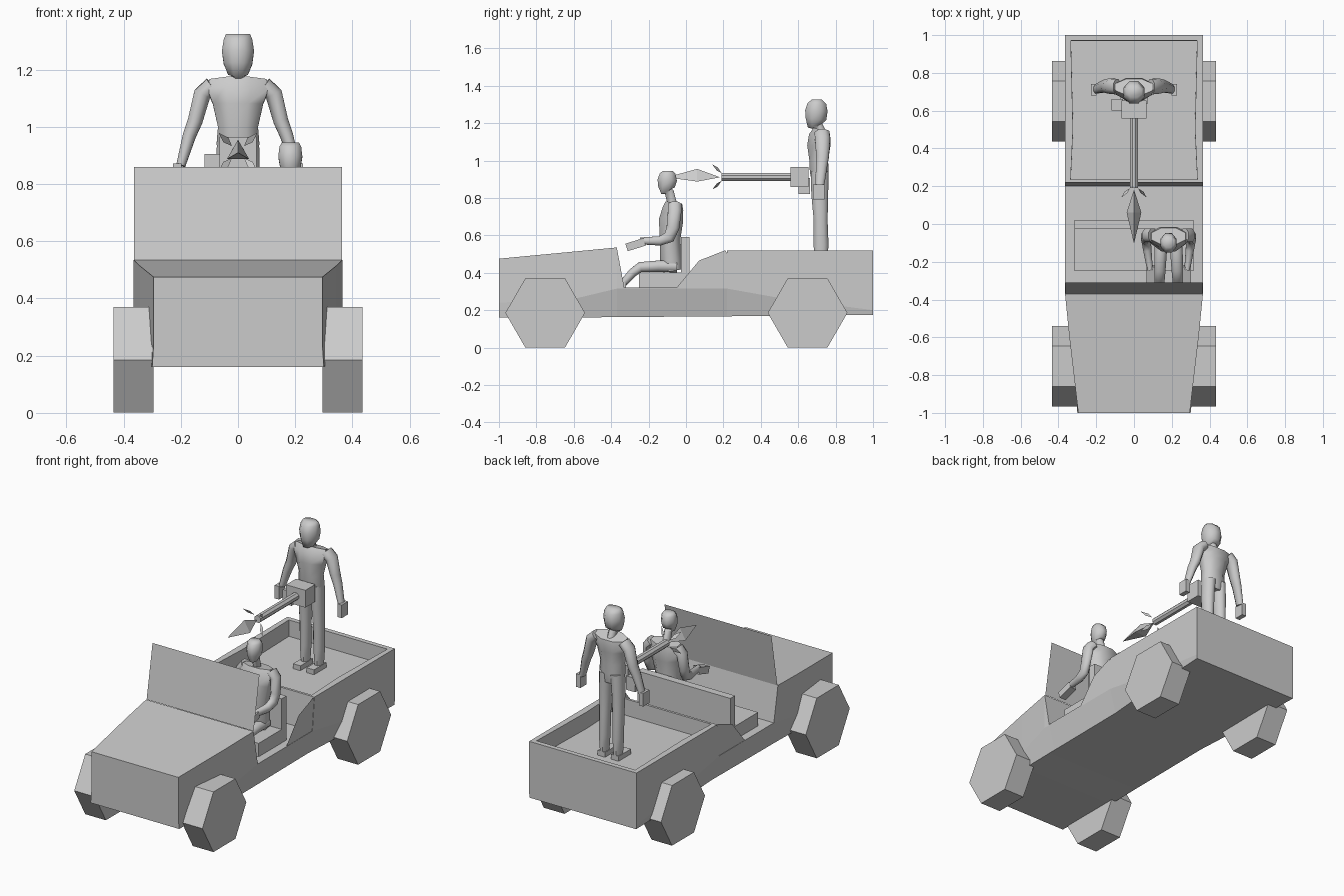
import bpy, bmesh
from math import sin, cos, pi, radians
from mathutils import Vector, Matrix

if "Cube" in bpy.data.objects:
    bpy.data.objects.remove(bpy.data.objects["Cube"])


def finish(name, bm, smooth=False):
    bmesh.ops.recalc_face_normals(bm, faces=bm.faces)
    me = bpy.data.meshes.new(name)
    bm.to_mesh(me)
    bm.free()
    ob = bpy.data.objects.new(name, me)
    bpy.context.collection.objects.link(ob)
    if smooth:
        for p in me.polygons:
            p.use_smooth = True
        me.set_sharp_from_angle(angle=radians(55))
    return ob


def skin(bm, rings):
    rows = [[bm.verts.new(p) for p in r] for r in rings]
    n = len(rows[0])
    for a, b in zip(rows, rows[1:]):
        for i in range(n):
            j = (i + 1) % n
            bm.faces.new((a[i], a[j], b[j], b[i]))
    bm.faces.new(rows[0])
    bm.faces.new(rows[-1])


def loft(name, pts, n=8, phase=pi / 8, smooth=True):
    """pts: (x, y, z, rx, ry) rings set square to the path"""
    k = 1 / cos(pi / 8) if smooth else 1
    c = [Vector(p[:3]) for p in pts]
    rings = []
    for i, p in enumerate(pts):
        t = (c[min(i + 1, len(c) - 1)] - c[max(i - 1, 0)]).normalized()
        u = Vector((1, 0, 0))
        u = (u - t * u.dot(t)).normalized()
        v = t.cross(u)
        rings.append([c[i] + k * (u * p[3] * cos(a) + v * p[-1] * sin(a))
                      for a in (phase + 2 * pi * j / n for j in range(n))])
    bm = bmesh.new()
    skin(bm, rings)
    return finish(name, bm, smooth)


def box(name, centre, size, tilt=0):
    bm = bmesh.new()
    bmesh.ops.create_cube(bm, size=1, matrix=Matrix.Translation(centre)
                          @ Matrix.Rotation(tilt, 4, 'X') @ Matrix.Diagonal((*size, 1)))
    return finish(name, bm)


def panel(name, pts):
    bm = bmesh.new()
    bm.faces.new([bm.verts.new(p) for p in pts])
    return finish(name, bm)


# Body: cross-sections along y (y, bottom w, bottom z, crease w, crease z, top z)
sections = [(-1, .30, .16, .295, .24, .475), (-.6, .325, .16, .342, .26, .513),
            (-.37, .325, .163, .365, .315, .535), (-.33, .325, .163, .365, .315, .32),
            (.2, .325, .167, .365, .315, .32), (.22, .325, .167, .365, .315, .52),
            (.5, .345, .17, .365, .265, .52), (1, .362, .175, .364, .2, .52)]
bm = bmesh.new()
skin(bm, [[(-wb, y, zb), (wb, y, zb), (wc, y, zc), (wc, y, zt), (-wc, y, zt), (-wc, y, zc)]
          for y, wb, zb, wc, zc, zt in sections])
bmesh.ops.recalc_face_normals(bm, faces=bm.faces)
# Cargo bed recess
bed = [f for f in bm.faces if f.normal.z > .9 and f.calc_center_median().y > .22]
bmesh.ops.inset_region(bm, faces=bed, thickness=.042)
for v in {v for f in bed for v in f.verts if v.co.y < .3}:
    v.co.y = .235
bmesh.ops.inset_region(bm, faces=bed, thickness=.001, depth=0)
for v in {v for f in bed for v in f.verts}:
    v.co.z = .42
finish("body", bm)

# Windshield and door-edge fins are single sheets
panel("windshield", [(-.363, -.367, .535), (.363, -.367, .535), (.363, -.31, .86), (-.363, -.31, .86)])
for s in (-1, 1):
    panel("fender_fin", [(s * .363, y, z) for y, z in
                         [(-.05, .32), (.07, .465), (.21, .52), (.22, .5), (.2, .32)]])

# Bench seat
box("seat_cushion", (0, -.115, .36), (.63, .27, .085))
box("seat_back", (0, -.003, .455), (.63, .046, .27))

# Six-sided wheels
for s in (-1, 1):
    for y in (-.753, .65):
        bpy.ops.mesh.primitive_cylinder_add(vertices=6, radius=.213, depth=.14,
                                            location=(s * .365, y, .185), rotation=(0, pi / 2, 0))
        bpy.context.object.name = "wheel"

# Gun with muzzle flash
box("gun_breech", (0, .607, .912), (.13, .095, .106))
box("ammo_box", (-.088, .632, .863), (.06, .06, .085))
loft("gun_barrel", [(0, .57, .912, .023), (0, .19, .912, .023)], 8, pi / 8, False)
loft("muzzle_flash", [(0, .18, .91, .001), (0, .06, .91, .045), (0, -.1, .91, .001)], 3, pi / 2, False)
for i in range(4):
    a = pi / 4 + i * pi / 2
    d, e = Vector((cos(a), 0, sin(a))), Vector((-sin(a), 0, cos(a)))
    o = Vector((0, 0, .912))
    panel("flash_spike", [o + d * .03 + Vector((0, .19, 0)), o + d * .06 + e * .012 + Vector((0, .17, 0)),
                          o + d * .095 + Vector((0, .14, 0)), o + d * .06 - e * .012 + Vector((0, .165, 0))])


def figure(name, cx, torso, head, arm, leg, hand, foot):
    """torso/head rings: (y, z, rx, ry); arm/leg rings: (x, y, z, rx, ry)"""
    loft(name + "_torso", [(cx, *r) for r in torso])
    loft(name + "_head", [(cx, *r) for r in head])
    for s in (-1, 1):
        loft(name + "_arm", [(cx + s * p[0], *p[1:]) for p in arm])
        loft(name + "_leg", [(cx + s * p[0], *p[1:]) for p in leg])
        for part, (c, size, tilt) in (("_hand", hand), ("_foot", foot)):
            box(name + part, (cx + s * c[0], c[1], c[2]), size, tilt)


# Standing gunner
figure("gunner", 0,
       [(.715, .88, .055, .04), (.712, .94, .075, .05), (.71, 1.0, .07, .05), (.71, 1.08, .088, .062),
        (.715, 1.13, .108, .058), (.725, 1.162, .10, .045)],
       [(.725, 1.14, .022, .028), (.705, 1.185, .022, .028), (.69, 1.187, .035, .04), (.695, 1.22, .05, .055),
        (.697, 1.265, .056, .06), (.70, 1.305, .05, .05), (.70, 1.325, .042, .028)],
       [(.09, .727, 1.145, .03, .04), (.125, .73, 1.115, .03, .04), (.15, .73, 1.02, .026, .034),
        (.17, .725, .97, .023, .03), (.20, .715, .865, .016, .024)],
       [(.038, .715, .94, .036, .048), (.043, .715, .82, .034, .045), (.045, .72, .68, .03, .037),
        (.046, .722, .55, .028, .04), (.046, .722, .435, .022, .032)],
       ((.213, .71, .832), (.03, .06, .08), 0),
       ((.046, .695, .435), (.05, .12, .03), 0))

# Seated driver
figure("driver", .183,
       [(-.07, .41, .065, .05), (-.08, .47, .075, .058), (-.085, .58, .07, .055), (-.08, .68, .09, .065),
        (-.07, .74, .105, .056), (-.065, .775, .09, .045)],
       [(-.07, .755, .02, .025), (-.09, .832, .02, .025), (-.105, .834, .026, .03), (-.105, .86, .036, .045),
        (-.1, .895, .042, .052), (-.098, .93, .038, .042), (-.098, .945, .03, .025)],
       [(.085, -.06, .76, .03, .036), (.115, -.06, .73, .026, .036), (.122, -.07, .64, .024, .034),
        (.118, -.09, .59, .024, .032), (.112, -.14, .57, .022, .025), (.098, -.245, .57, .015, .018)],
       [(.035, -.05, .435, .036, .034), (.042, -.15, .435, .033, .03), (.046, -.245, .43, .03, .027),
        (.048, -.285, .40, .028, .024), (.048, -.335, .345, .022, .02)],
       ((.095, -.27, .55), (.045, .1, .042), .3),
       ((.048, -.35, .335), (.045, .06, .03), 0))
